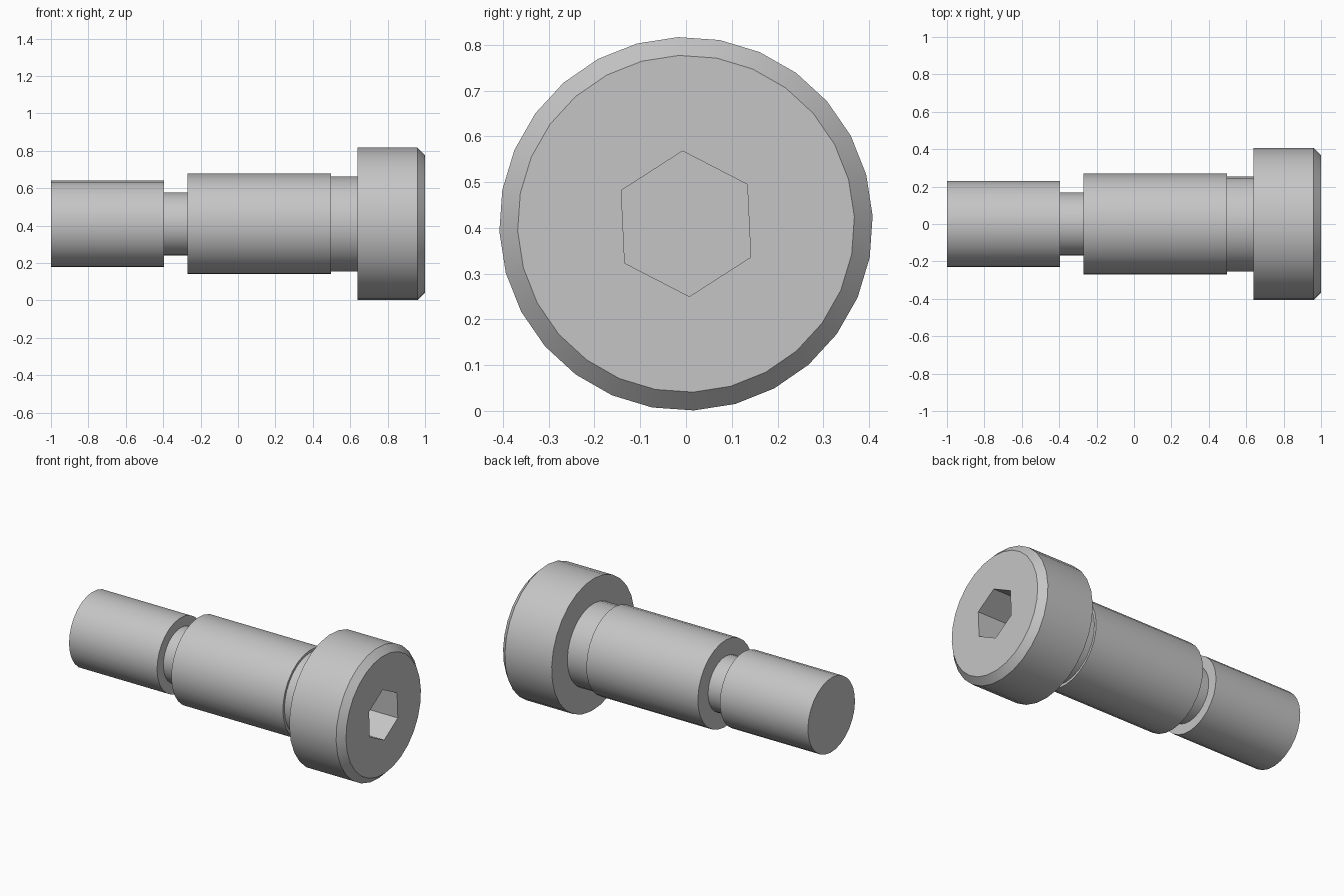
import bpy
import bmesh
from math import cos, sin, radians, tau

cube = bpy.data.objects.get("Cube")
if cube:
    bpy.data.objects.remove(cube, do_unlink=True)

SIDES = 28
AXIS_Z = 0.409
PHASE = radians(2.4)

# Grey metal
steel = bpy.data.materials.new("grey steel")
steel.use_nodes = True
colour = (0.56, 0.56, 0.56, 1)
steel.diffuse_color = colour
steel.node_tree.nodes["Principled BSDF"].inputs["Base Color"].default_value = colour

bm = bmesh.new()


def ring(x, radius, sides=SIDES, phase=PHASE):
    """Circle of vertices around the long axis."""
    return [bm.verts.new((x, radius * cos(phase + tau * i / sides),
                          AXIS_Z + radius * sin(phase + tau * i / sides)))
            for i in range(sides)]


def skin(a, b):
    """Band of quads between two equal rings."""
    n = len(a)
    for i in range(n):
        bm.faces.new((a[i], a[(i + 1) % n], b[(i + 1) % n], b[i]))


# Turned profile: threaded end, relief groove, shoulder, neck, chamfered head
profile = [
    (-1.0, 0.231), (-0.395, 0.231),
    (-0.395, 0.169), (-0.27, 0.169),
    (-0.27, 0.269), (0.497, 0.269),
    (0.497, 0.254), (0.638, 0.254),
    (0.638, 0.408), (0.96, 0.408),
    (1.0, 0.368),
]
rings = [ring(x, r) for x, r in profile]
for a, b in zip(rings, rings[1:]):
    skin(a, b)
bm.faces.new(rings[0])

# Hexagonal socket
mouth = ring(1.0, 0.159, 6, radians(32.7))
floor = ring(0.78, 0.159, 6, radians(32.7))
skin(mouth, floor)
bm.faces.new(floor)

# Flat head face around the socket
edges = [bm.edges.get((loop[i - 1], loop[i]))
         for loop in (rings[-1], mouth) for i in range(len(loop))]
bmesh.ops.triangle_fill(bm, use_beauty=True, use_dissolve=False,
                        edges=edges, normal=(1, 0, 0))
bmesh.ops.recalc_face_normals(bm, faces=bm.faces)

mesh = bpy.data.meshes.new("shoulder_screw")
bm.to_mesh(mesh)
bm.free()
mesh.materials.append(steel)
screw = bpy.data.objects.new("shoulder_screw", mesh)
bpy.context.collection.objects.link(screw)

# Smooth round walls with crisp edges
bpy.ops.object.select_all(action="DESELECT")
screw.select_set(True)
bpy.context.view_layer.objects.active = screw
bpy.ops.object.shade_smooth_by_angle(angle=radians(30))
